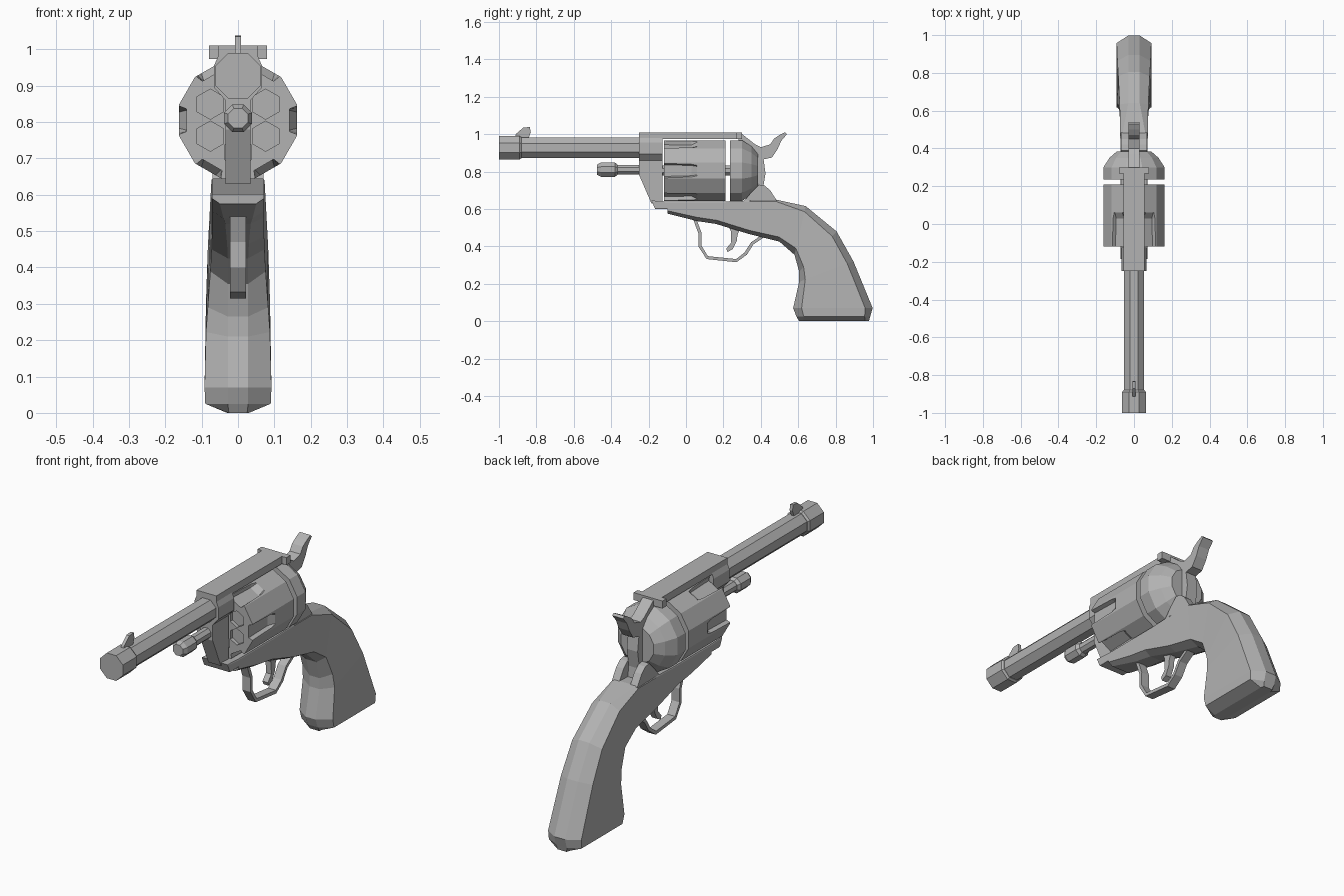
import bpy, bmesh, math
from mathutils import Vector

if "Cube" in bpy.data.objects:
    bpy.data.objects.remove(bpy.data.objects["Cube"])

steel = bpy.data.materials.new("plain_grey")
steel.use_nodes = True
GREY = (0.45, 0.45, 0.45, 1)
steel.diffuse_color = GREY
steel.node_tree.nodes["Principled BSDF"].inputs["Base Color"].default_value = GREY


def loft(name, rings):
    """Skin a list of equal-length point rings and cap both ends."""
    bm = bmesh.new()
    loops = [[bm.verts.new(p) for p in ring] for ring in rings]
    n = len(loops[0])
    for a, b in zip(loops, loops[1:]):
        for i in range(n):
            j = (i + 1) % n
            bm.faces.new((a[i], a[j], b[j], b[i]))
    bm.faces.new(loops[0])
    bm.faces.new(loops[-1])
    bmesh.ops.recalc_face_normals(bm, faces=bm.faces)
    mesh = bpy.data.meshes.new(name)
    bm.to_mesh(mesh)
    bm.free()
    mesh.materials.append(steel)
    obj = bpy.data.objects.new(name, mesh)
    bpy.context.scene.collection.objects.link(obj)
    return obj


def plate(name, outline, x0, x1):
    """Extrude a side (y, z) outline across x."""
    return loft(name, [[(x, y, z) for y, z in outline] for x in (x0, x1)])


def turned(name, z, sides, stations, x=0):
    """Faceted lathe along y; stations are (y, apothem), flat side up."""
    step = math.tau / sides
    k = 1 / math.cos(step / 2)
    return loft(name, [[(x + r * k * math.cos((i + .5) * step), y,
                         z + r * k * math.sin((i + .5) * step))
                        for i in range(sides)] for y, r in stations])


def box(name, w, y0, y1, z0, z1):
    return plate(name, [(y0, z0), (y1, z0), (y1, z1), (y0, z1)], -w, w)


# Barrel, muzzle and front sight
BARREL_Z, AXIS_Z = 0.927, 0.805
turned("barrel", BARREL_Z, 8, [(-0.9, 0.054), (-0.2, 0.054)])
turned("muzzle", BARREL_Z, 8, [(-1, 0.063), (-0.89, 0.063), (-0.88, 0.056)])
plate("front_sight", [(-0.92, 0.97), (-0.91, 1.0), (-0.87, 1.035), (-0.835, 1.038),
                      (-0.83, 1.01), (-0.845, 0.97)], -0.008, 0.008)

# Ejector rod
turned("ejector_rod", AXIS_Z + 0.005, 8, [(-0.38, 0.026), (-0.2, 0.026)])
turned("ejector_head", AXIS_Z + 0.005, 8,
       [(-0.475, 0.027), (-0.455, 0.038), (-0.38, 0.038), (-0.365, 0.027)])

# Front of the frame: shroud around the barrel, with a slim neck below
half = [(0.055, 1.01), (0.055, 0.98), (0.066, 0.955), (0.066, 0.895), (0.035, 0.86)]
shroud = half + [(-x, z) for x, z in reversed(half)]
loft("frame_shroud", [[(x, y, z) for x, z in shroud] for y in (-0.25, -0.125)])
plate("frame_neck", [(-0.25, 0.88), (-0.25, 0.78), (-0.185, 0.63), (-0.125, 0.63),
                     (-0.125, 0.88)], -0.035, 0.035)
box("top_strap", 0.055, -0.25, 0.29, 0.973, 1.01)
box("rear_sight", 0.08, 0.268, 0.3, 0.973, 1.01)


# Fluted cylinder: six shallow notches that close towards the rear
def drum_ring(y, spread, depth, radius=0.162):
    pts = []
    for i in range(6):
        mid = i * math.pi / 3
        flat = [(-radius * math.tan(math.pi / 12), 0), (-spread, 0), (-spread * .8, depth),
                (spread * .8, depth), (spread, 0), (radius * math.tan(math.pi / 12), 0)]
        for t, d in flat:
            r = radius - d
            pts.append((r * math.cos(mid) - t * math.sin(mid), y,
                        AXIS_Z + r * math.sin(mid) + t * math.cos(mid)))
    return pts


drum = loft("cylinder", [drum_ring(-0.118, 0.039, 0.02), drum_ring(0.03, 0.034, 0.02),
                         drum_ring(0.06, 0.028, 0.0), drum_ring(0.21, 0.028, 0.0)])

# Chamber mouths cut in the front of the cylinder
for i in range(6):
    a = math.radians(30 + 60 * i)
    cutter = turned("chamber_cutter", AXIS_Z + 0.088 * math.sin(a), 6,
                    [(-0.15, 0.036), (-0.1, 0.036)], 0.088 * math.cos(a))
    cut = drum.modifiers.new("chamber", 'BOOLEAN')
    cut.object = cutter
    cut.solver = 'EXACT'
    cutter.hide_render = True
    cutter.hide_set(True)
deps = bpy.context.evaluated_depsgraph_get()
cut_mesh = bpy.data.meshes.new_from_object(drum.evaluated_get(deps))
drum.modifiers.clear()
drum.data = cut_mesh
for obj in [o for o in bpy.data.objects if o.name.startswith("chamber_cutter")]:
    bpy.data.objects.remove(obj)

turned("cylinder_pin", AXIS_Z, 8, [(-0.2, 0.027), (0.26, 0.027)])
turned("recoil_shield", AXIS_Z, 12,
       [(0.236, 0.162), (0.3, 0.162), (0.35, 0.13), (0.385, 0.09)])


# Lower frame flowing into the grip: lower edge, upper edge, half width, bevels
def section(lower, upper, w, low_bevel, up_bevel, low_w, up_w):
    f, b = Vector((0, *lower)), Vector((0, *upper))
    d = (b - f).normalized()
    right = [(f, low_w), (f + d * low_bevel, w), (b - d * up_bevel, w), (b, up_w)]
    ring = right + [(p, -x) for p, x in reversed(right)]
    return [p + Vector((x, 0, 0)) for p, x in ring]


loft("lower_frame", [section(*s) for s in [
    ((-0.165, 0.6), (-0.185, 0.645), .072, .005, .005, .07, .07),
    ((-0.1, 0.6), (-0.1, 0.64), .072, .005, .005, .07, .07),
    ((-0.099, 0.575), (-0.098, 0.64), .072, .015, .005, .05, .07),
    ((0.06, 0.535), (0.06, 0.64), .072, .02, .005, .04, .07),
    ((0.16, 0.52), (0.2, 0.64), .072, .02, .005, .035, .07),
    ((0.34, 0.465), (0.34, 0.645), .072, .02, .005, .03, .07),
    ((0.5, 0.425), (0.48, 0.65), .073, .025, .01, .028, .06)]])
loft("grip", [section(*s) for s in [
    ((0.5, 0.425), (0.48, 0.65), .073, .025, .01, .028, .06),
    ((0.58, 0.355), (0.64, 0.615), .076, .035, .03, .028, .03),
    ((0.605, 0.265), (0.805, 0.48), .083, .035, .035, .028, .03),
    ((0.605, 0.21), (0.895, 0.32), .088, .035, .035, .028, .03),
    ((0.573, 0.07), (0.998, 0.07), .092, .045, .04, .028, .03),
    ((0.59, 0.025), (0.985, 0.025), .09, .04, .03, .028, .03),
    ((0.605, 0), (0.978, 0), .03, .02, .02, .025, .025)]])

# Ears of the frame on both sides of the hammer
for side, name in ((1, "left_ear"), (-1, "right_ear")):
    plate(name, [(0.3, 0.63), (0.35, 0.69), (0.39, 0.73), (0.42, 0.725), (0.45, 0.7),
                 (0.485, 0.645), (0.46, 0.6), (0.32, 0.6)], side * 0.03, side * 0.07)

# Hammer with its curled spur
plate("hammer", [(0.28, 1.005), (0.3, 1.0), (0.37, 0.945), (0.4, 0.93), (0.45, 0.945),
                 (0.47, 0.975), (0.5, 0.995), (0.53, 1.01), (0.54, 1.0), (0.51, 0.965),
                 (0.49, 0.92), (0.46, 0.875), (0.415, 0.865), (0.425, 0.79),
                 (0.41, 0.7), (0.42, 0.62), (0.36, 0.62), (0.33, 0.8), (0.28, 0.95)],
      -0.03, 0.03)

# Trigger guard band, offset inward from its outer path
path = [Vector(p) for p in [(0.04, 0.54), (0.066, 0.47), (0.066, 0.4), (0.11, 0.332),
                            (0.27, 0.315), (0.325, 0.355), (0.36, 0.41), (0.42, 0.45)]]
rings = []
for i, p in enumerate(path):
    t = (path[min(i + 1, len(path) - 1)] - path[max(i - 1, 0)]).normalized()
    q = p + Vector((-t.y, t.x)) * 0.017
    rings.append([(-.022, p.x, p.y), (.022, p.x, p.y), (.022, q.x, q.y), (-.022, q.x, q.y)])
loft("trigger_guard", rings)

# Trigger
plate("trigger", [(0.21, 0.54), (0.24, 0.48), (0.242, 0.42), (0.215, 0.388), (0.222, 0.37),
                  (0.25, 0.385), (0.272, 0.43), (0.275, 0.46), (0.3, 0.52)], -0.015, 0.015)
